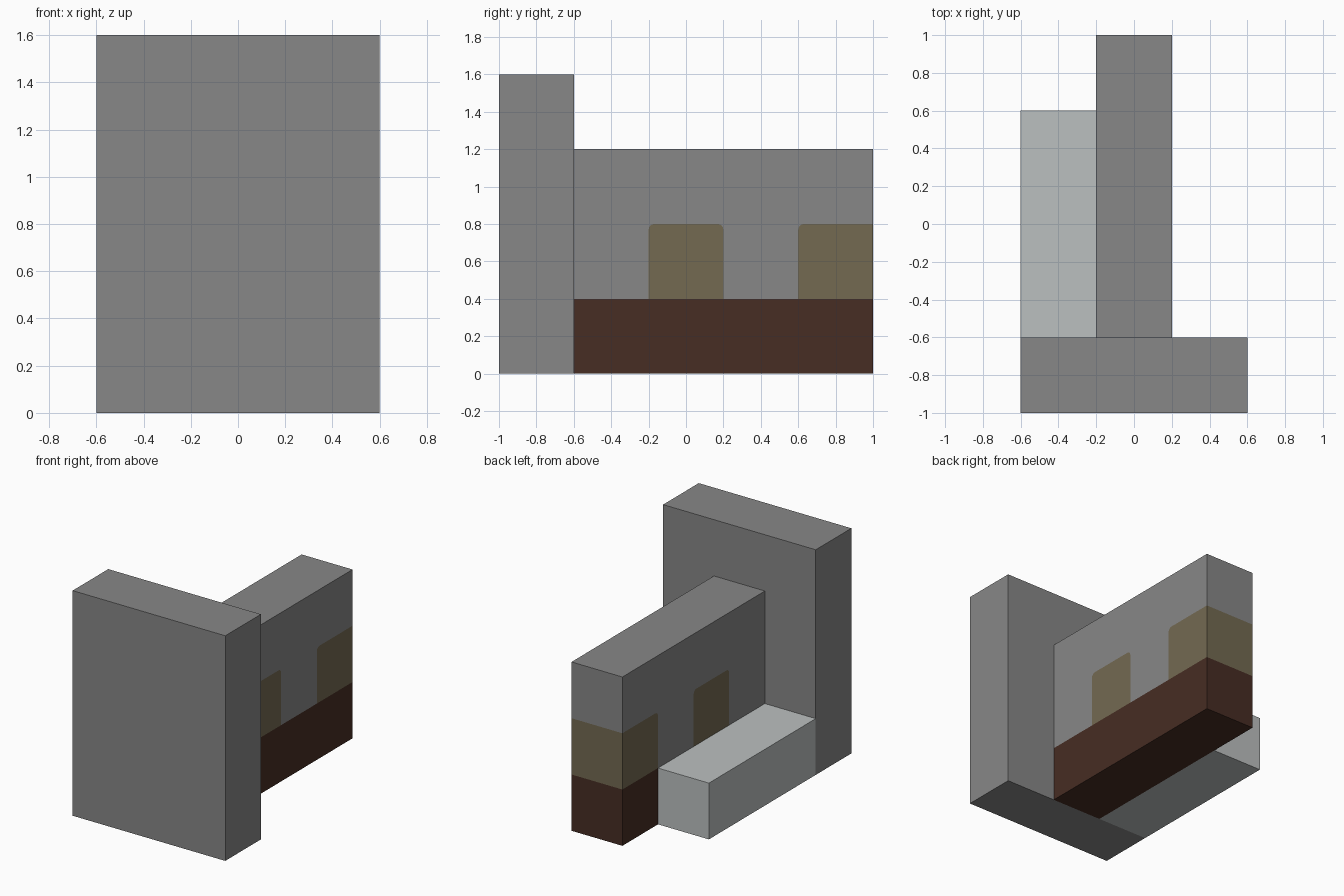
import bpy
import bmesh
import math

cube = bpy.data.objects.get("Cube")
if cube:
    bpy.data.objects.remove(cube, do_unlink=True)


def material(name, rgb):
    m = bpy.data.materials.new(name)
    m.use_nodes = True
    m.diffuse_color = (*rgb, 1)
    m.node_tree.nodes["Principled BSDF"].inputs["Base Color"].default_value = (*rgb, 1)
    return m


stone = material("grey_stone", (0.245, 0.245, 0.245))
pale = material("pale_stone", (0.5, 0.525, 0.525))
tan = material("tan_board", (0.172, 0.142, 0.083))
brown = material("dark_brown_wood", (0.063, 0.026, 0.017))


def finish(bm, name, mats):
    mesh = bpy.data.meshes.new(name)
    bm.to_mesh(mesh)
    bm.free()
    for m in mats:
        mesh.materials.append(m)
    obj = bpy.data.objects.new(name, mesh)
    bpy.context.collection.objects.link(obj)
    return obj


def box(name, low, high, mat):
    bm = bmesh.new()
    bmesh.ops.create_cube(bm, size=1)
    for v in bm.verts:
        v.co = [l + (c + 0.5) * (h - l) for c, l, h in zip(v.co, low, high)]
    return finish(bm, name, [mat])


def corner(y, z, start, radius=0.03, steps=4):
    """Quarter arc around (y, z), running clockwise from the start angle."""
    angles = [math.radians(start - 90 * i / steps) for i in range(steps + 1)]
    return [(y + radius * math.cos(a), z + radius * math.sin(a)) for a in angles]


# Front slab and side step
box("front_slab", (-0.6, -1, 0), (0.6, -0.6, 1.6), stone)
box("side_step", (-0.6, -0.6, 0), (-0.2, 0.6, 0.4), pale)

# Long wall: coloured regions of the side, extruded across its width
base, top = 0.4, 0.8
middle = [(-0.2, base), *corner(-0.17, top - 0.03, 180),
          *corner(0.17, top - 0.03, 90), (0.2, base)]
end = [(0.6, base), *corner(0.63, top - 0.03, 180), (1, top)]
upper = [(-0.6, base), *middle, *end, (1, 1.2), (-0.6, 1.2)]
lower = [(-0.6, 0), (1, 0), (1, base), (0.6, base), (0.2, base),
         (-0.2, base), (-0.6, base)]
regions = [(upper, 0), (middle, 1), (end + [(1, base)], 1), (lower, 2)]

bm = bmesh.new()
shared = {}
for outline, index in regions:
    verts = []
    for y, z in outline:
        key = (round(y, 4), round(z, 4))
        if key not in shared:
            shared[key] = bm.verts.new((-0.2, y, z))
        verts.append(shared[key])
    bm.faces.new(verts).material_index = index
result = bmesh.ops.extrude_face_region(bm, geom=bm.faces[:], use_keep_orig=True)
moved = [g for g in result["geom"] if isinstance(g, bmesh.types.BMVert)]
bmesh.ops.translate(bm, verts=moved, vec=(0.4, 0, 0))
bmesh.ops.recalc_face_normals(bm, faces=bm.faces)

# Bands continue around the ends of the wall by height
for f in bm.faces:
    f.normal_update()
    if abs(f.normal.x) < 0.5:
        z = f.calc_center_median().z
        f.material_index = 2 if z < base else 1 if z < top and f.normal.y > 0.5 else 0
finish(bm, "long_wall", [stone, tan, brown])
